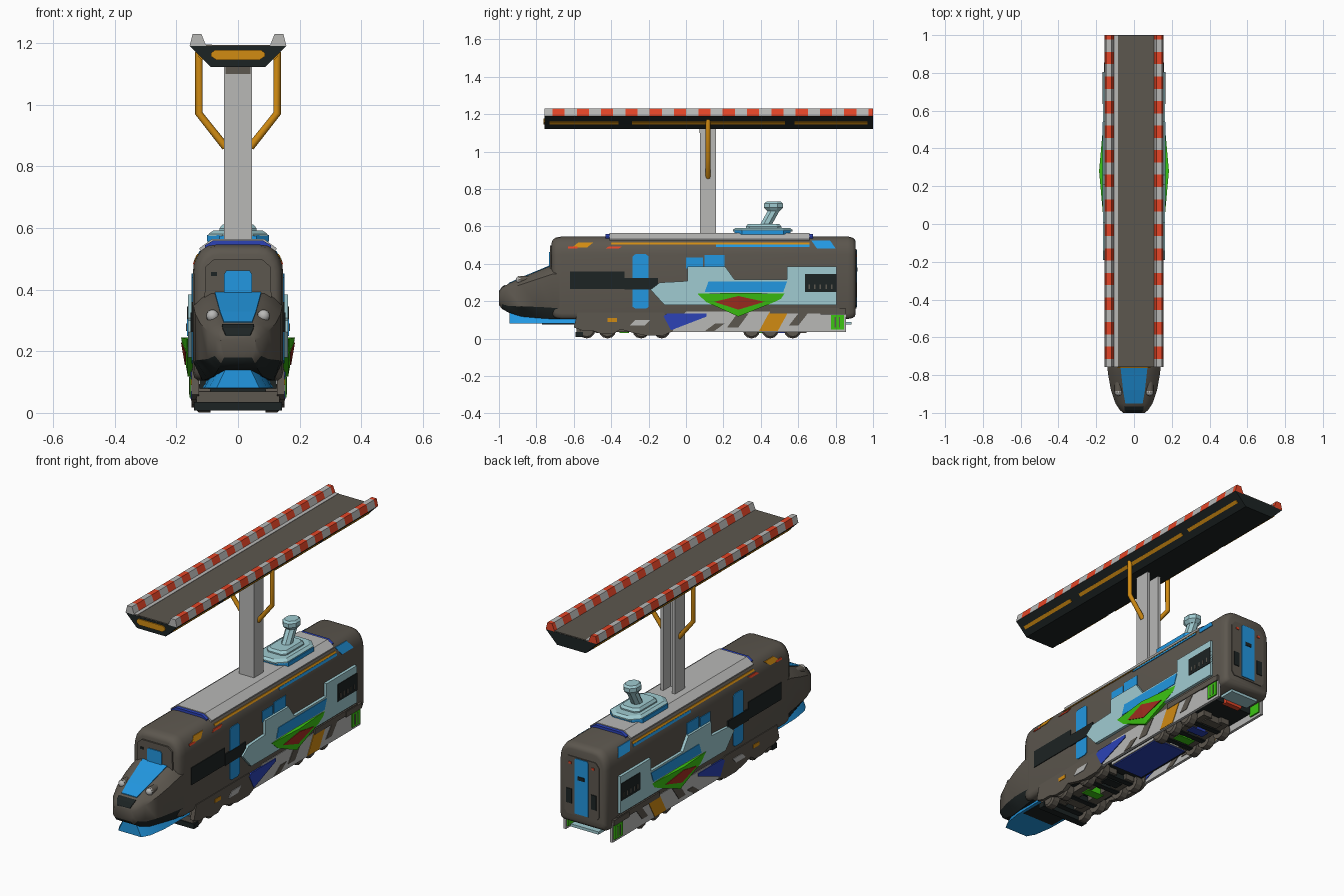
import bpy, bmesh, math
from mathutils import Vector

if "Cube" in bpy.data.objects:
    bpy.data.objects.remove(bpy.data.objects["Cube"])

def material(name, r, g, b):
    m = bpy.data.materials.new(name)
    m.diffuse_color = (r, g, b, 1)
    m.use_nodes = True
    m.node_tree.nodes["Principled BSDF"].inputs["Base Color"].default_value = m.diffuse_color
    return m

BROWN = material("warm_dark_grey", .108, .095, .077)
GREY = material("light_grey", .48, .48, .47)
BLUE = material("bright_blue", .016, .31, .75)
CYAN = material("pale_cyan", .35, .60, .64)
ORANGE = material("amber", .64, .26, .006)
RED = material("red", .78, .06, .02)
DRED = material("dark_red", .38, .028, .015)
GREEN = material("green", .045, .56, .006)
DBLUE = material("deep_blue", .025, .055, .47)
BLACK = material("near_black", .012, .017, .017)

# ---------- helpers ----------
def loft(name, rings, mat, mirror=False, smooth=None):
    """Skin a list of closed rings and cap both ends."""
    bm = bmesh.new()
    for s in ((1, -1) if mirror else (1,)):
        vs = [[bm.verts.new((s * p[0], p[1], p[2])) for p in r] for r in rings]
        n = len(rings[0])
        for a, b in zip(vs, vs[1:]):
            for i in range(n):
                j = (i + 1) % n
                bm.faces.new((a[i], a[j], b[j], b[i]))
        bm.faces.new(vs[0])
        bm.faces.new(vs[-1])
    bmesh.ops.recalc_face_normals(bm, faces=bm.faces)
    me = bpy.data.meshes.new(name)
    bm.to_mesh(me)
    bm.free()
    me.materials.append(mat)
    ob = bpy.data.objects.new(name, me)
    bpy.context.collection.objects.link(ob)
    if smooth:
        bpy.ops.object.select_all(action='DESELECT')
        ob.select_set(True)
        bpy.context.view_layer.objects.active = ob
        bpy.ops.object.shade_smooth_by_angle(angle=math.radians(smooth))
    return ob

def box(name, x0, x1, y0, y1, z0, z1, mat, mirror=False):
    r = lambda z: [(x0, y0, z), (x1, y0, z), (x1, y1, z), (x0, y1, z)]
    return loft(name, [r(z0), r(z1)], mat, mirror)

def slab(name, x, y0, y1, z0, z1, mat, c, t=0):
    """Centred slab with cut corners c and its top inset by t."""
    def r(z, k):
        a, b, d = x - k, y0 + k, y1 - k
        return [(-a + c, b, z), (a - c, b, z), (a, b + c, z), (a, d - c, z), (a - c, d, z), (-a + c, d, z), (-a, d - c, z), (-a, b + c, z)]
    return loft(name, [r(z0, 0), r(z0 + (z1 - z0) * .4, 0), r(z1, t)], mat)

def extrude_y(name, prof, y0, y1, mat, mirror=False):
    return loft(name, [[(x, y, z) for x, z in prof] for y in (y0, y1)], mat, mirror)

def sym(half):
    """Full cross-section from a right-hand half profile."""
    return half + [(-x, z) for x, z in reversed(half)]

SECTION = [(.07, .546), (.098, .542), (.120, .527), (.135, .505), (.144, .478),
           (.147, .45), (.147, .135), (.142, .115), (.13, .105)]

def side_x(y, z):
    for (x0, z0), (x1, z1) in zip(SECTION, SECTION[1:]):
        if z1 <= z <= z0:
            return x1 + (x0 - x1) * (z - z1) / (z0 - z1)
    return .147

def plate(name, pts, mat, t=.004, xf=side_x, back=.008):
    """Plate following the body side, on both sides; pts are (y, z)."""
    return loft(name, [[(xf(y, z) - back, y, z) for y, z in pts],
                       [(xf(y, z) + t, y, z) for y, z in pts]], mat, True)

def rect(y0, y1, z0, z1, s=0):
    return [(y0, z0), (y1, z0), (y1 + s, z1), (y0 + s, z1)]

def tube(name, path, r, mat, n=8, mirror=False):
    """Round bar through points in an xz plane."""
    rings = []
    for i, p in enumerate(path):
        d = (Vector(path[min(i + 1, len(path) - 1)]) - Vector(path[max(i - 1, 0)])).normalized()
        u, v = Vector((0, 1, 0)), d.cross(Vector((0, 1, 0)))
        rings.append([Vector(p) + r * (math.cos(a) * u + math.sin(a) * v)
                      for a in (2 * math.pi * k / n for k in range(n))])
    return loft(name, rings, mat, mirror, 50)

# ---------- body shell ----------
rings = []
for y, k in ((-.718, .035), (-.712, .018), (-.695, .006), (-.665, 0), (.865, 0), (.89, .006), (.902, .016), (.907, .03)):
    rings.append([(x * (1 - k * 5), y, z - k * (z - .32) * 4) for x, z in sym(SECTION)])
loft("body_shell", rings, BROWN, smooth=40)

# ---------- nose: y, top z, top w, shoulder z, w, low z, bottom w, bottom z ----------
NOSE = [(-1.0, .25, .045, .235, .056, .205, .045, .18), (-.985, .272, .052, .245, .075, .185, .055, .16),
        (-.95, .293, .055, .265, .098, .175, .065, .14), (-.88, .325, .066, .29, .122, .172, .08, .118),
        (-.79, .362, .078, .32, .138, .17, .098, .11), (-.715, .392, .088, .345, .144, .165, .115, .105),
        (-.66, .40, .09, .35, .146, .16, .12, .105)]
rings = [[(x, y, z) for x, z in sym([(tw, tz), (.45 * tw + .55 * w, .6 * tz + .4 * sz), (w, sz), (w, lz), (bw, bz)])]
         for y, tz, tw, sz, w, lz, bw, bz in NOSE]
nose = loft("nose", rings, BROWN, smooth=35)
nose.data.materials.append(BLACK)
for p in nose.data.polygons:
    if p.normal.z < -.3:
        p.material_index = 1

def on_nose(name, pts, mat):
    """Thin plate lying on the nose top; pts are (y, z, half width)."""
    for i, (a, b) in enumerate(zip(pts, pts[1:])):
        q = lambda d: [(-a[2], a[0], a[1] + d), (a[2], a[0], a[1] + d), (b[2], b[0], b[1] + d), (-b[2], b[0], b[1] + d)]
        loft(f"{name}_{i}", [q(-.004), q(.004)], mat)

on_nose("windshield", [(-.95, .293, .046), (-.88, .325, .058), (-.79, .362, .068), (-.72, .392, .076)], BLUE)
on_nose("nose_grille", [(-1.0, .25, .04), (-.985, .272, .05), (-.965, .285, .052)], BLACK)
extrude_y("cab_front_frame", sym([(.08, .497), (.105, .475), (.11, .33)]), -.727, -.70, BROWN)
extrude_y("cab_upper_window", sym([(.038, .462), (.045, .45), (.045, .385)]), -.732, -.72, BLUE)
box("cab_marker", -.088, -.068, -.731, -.72, .445, .457, BLACK)

# headlights in pods
for s in (1, -1):
    bpy.ops.mesh.primitive_uv_sphere_add(segments=14, ring_count=8, radius=.021, location=(s * .083, -.889, .315))
    lamp = bpy.context.object
    lamp.name = "headlight"
    lamp.data.materials.append(GREY)
    bpy.ops.object.shade_smooth_by_angle()
loft("headlight_pod", [[(.083 + r * math.cos(a), y, .315 + r * math.sin(a)) for a in (k * math.pi / 5 for k in range(10))]
                       for y, r in ((-.896, .021), (-.81, .021))], BROWN, True, 40)

# front plough
loft("plough", [[(x, y, z) for x, z in sym([(a, .143), (b, .08)])]
                for y, a, b in ((-.945, .04, .07), (-.90, .06, .095), (-.80, .075, .11), (-.58, .08, .115))], BLUE, smooth=35)
box("plough_mount", -.095, .095, -.77, -.57, .077, .09, BLACK)

# ---------- roof ----------
extrude_y("roof_trim", sym([(.08, .560), (.108, .543), (.1, .50)]), -.43, .68, DBLUE)
extrude_y("roof_panel", sym([(.085, .564), (.126, .534), (.115, .51)]), -.41, .66, GREY)
slab("antenna_pad", .10, .26, .56, .556, .578, BLUE, .04)
slab("antenna_base", .095, .25, .57, .574, .592, CYAN, .045, .015)
slab("antenna_step", .06, .32, .51, .59, .612, CYAN, .02, .01)
octa = lambda y, z, rx, ry: [(rx * math.cos(k * math.pi / 4 + .39), y + ry * math.sin(k * math.pi / 4 + .39), z) for k in range(8)]
loft("antenna_stem", [octa(.425, .605, .028, .034), octa(.475, .695, .028, .034)], CYAN)
loft("antenna_head", [octa(.468, .682, .03, .035), octa(.468, .70, .044, .054), octa(.468, .722, .044, .054),
                      octa(.468, .732, .034, .042)], CYAN)

# ---------- side details ----------
plate("cab_side_window", rect(-.62, -.33, .265, .36), BLACK)
plate("side_window_tail", rect(-.33, -.15, .262, .325), BLACK, .007)
plate("side_door", [(-.285, .17), (-.27, .16), (-.215, .16), (-.2, .17), (-.2, .44), (-.215, .452), (-.27, .452), (-.285, .44)], BLUE)
plate("upper_window_front", rect(0, .09, .375, .435), BLUE)
plate("upper_window_rear", rect(.10, .205, .375, .447), BLUE)
plate("side_panel", [(.008, .385), (.21, .385), (.26, .315), (.54, .315), (.54, .385), (.805, .385), (.805, .18),
                     (-.115, .18), (-.19, .262), (-.14, .30), (.008, .308)], CYAN, .016)
plate("panel_window", rect(.635, .805, .25, .345), BLACK, .019)
for i in range(5):
    plate("panel_window_bar", rect(.655 + i * .03, .663 + i * .03, .265, .29), BROWN, .021)
plate("panel_blue_strip", rect(.10, .52, .25, .305, .02), BLUE, .019)
plate("panel_lower_lip", rect(.45, .82, .135, .165), BROWN, .008)
plate("shoulder_amber", rect(-.61, -.53, .487, .515, .035), ORANGE)
plate("shoulder_red_front", rect(-.63, -.58, .482, .492), RED)
plate("shoulder_red_mid", rect(-.43, -.36, .482, .494, .02), RED)
plate("shoulder_amber_line", rect(-.40, .66, .504, .513), ORANGE)
plate("shoulder_blue_line", rect(.16, .66, .490, .503), BLUE)
plate("shoulder_blue_patch", rect(.70, .80, .482, .525, -.03), BLUE)

# green and red pointed badge shape, bulging outward
bulge = lambda y, z: .158 + .024 * max(0, 1 - abs(y - .28) / .28) * (z - .10) / .14
for side, (g0, g1, r0) in {"front": (.06, .11, .15), "rear": (.56, .47, .42)}.items():
    plate("green_flare_" + side, [(.28, .245), (g0, .24), (g1, .195), (.28, .118)], GREEN, .002, bulge, .02)
    plate("red_flare_" + side, [(.28, .228), (r0, .197), (.28, .155)], DRED, .005, bulge, .005)

# ---------- lower skirt with slanted bands ----------
skirt_x = lambda y, z: .147
plate("skirt", [(-.09, .036), (.855, .036), (.855, .145), (.0, .145)], GREY, .003, skirt_x, .012)
plate("skirt_blue_wedge", [(-.12, .12), (-.08, .045), (.11, .118), (.11, .135), (-.1, .135)], DBLUE, .007, skirt_x, .015)
for n, y, w, z0, z1, m in (("brown_a", .10, .05, .04, .08, BROWN), ("brown_b", .22, .06, .06, .135, BROWN),
                           ("amber", .39, .10, .04, .14, ORANGE), ("brown_c", .55, .05, .07, .14, BROWN)):
    plate("skirt_band_" + n, rect(y, y + w, z0, z1, .055), m, .006, skirt_x, .015)
plate("skirt_green_block", rect(.775, .845, .05, .127), GREEN, .010, skirt_x, .02)
for i in range(2):
    plate("green_block_slot", rect(.795 + i * .022, .801 + i * .022, .06, .117), BROWN, .012, skirt_x)
plate("skirt_rear_bracket", rect(.72, .855, .13, .16), BROWN, .012, skirt_x)
plate("front_bogie_frame", [(-.6, .06), (-.55, .042), (-.5, .042), (-.45, .025), (-.39, .025), (-.35, .05), (-.28, .03),
                            (-.22, .018), (-.12, .018), (-.07, .04), (-.06, .075), (-.12, .14), (-.58, .14)],
      BROWN, .004, skirt_x, .02)
plate("bogie_amber_mark", rect(-.42, -.37, .09, .11), ORANGE, .007, skirt_x)
plate("bogie_grey_mark", rect(-.30, -.22, .07, .10, .03), GREY, .007, skirt_x)

# ---------- wheels and underside ----------
for y in (-.53, -.42, -.24, -.13, .35, .45, .57):
    loft("wheel", [[(x, y + r * math.cos(a), .047 + r * math.sin(a)) for a in (k * math.pi / 6 for k in range(12))]
                   for x, r in ((.09, .046), (.128, .046), (.136, .036))], BROWN, True)
    box("axle", -.10, .10, y - .015, y + .015, .03, .06, BLACK)
box("underframe", -.125, .125, -.56, .78, .065, .12, BLACK)
box("front_crossbar", -.143, .143, -.59, -.55, .008, .036, BLACK)
box("front_bogie_beam", -.135, .135, -.585, -.555, .036, .07, BROWN)
box("bogie_rail", .03, .085, -.54, -.10, .035, .07, BROWN, True)
box("bogie_rail_rear", .03, .085, .32, .66, .035, .07, BROWN, True)
box("belly_panel_frame", -.10, .10, -.06, .30, .05, .07, GREY)
box("belly_panel", -.094, .094, -.053, .293, .044, .06, DBLUE)
for i, (y, m) in enumerate(((-.46, BROWN), (-.33, GREEN), (-.18, BLACK), (.40, GREEN), (.51, DBLUE), (.62, BROWN))):
    box(f"belly_box_{i}", -.05, .05, y - .025, y + .025, .03, .07, m)
box("rear_tray", -.085, .085, .80, .885, .075, .09, CYAN)
box("rear_tray_red", -.05, .05, .77, .80, .06, .09, RED)

# ---------- rear end ----------
extrude_y("rear_frame", sym([(.085, .48), (.105, .455), (.105, .18), (.09, .16)]), .89, .911, BROWN)
extrude_y("rear_door", sym([(.034, .475), (.042, .465), (.042, .17)]), .90, .915, BLUE)
box("rear_door_window", -.02, .02, .905, .918, .36, .38, BLACK)
box("rear_side_grille", .06, .092, .90, .915, .22, .30, BLACK, True)
box("rear_lamp", .062, .078, .90, .915, .437, .449, RED, True)

# ---------- mast, struts and overhead deck ----------
box("mast_front", -.045, .045, .075, .095, .55, 1.125, GREY)
box("mast_side", .027, .045, .075, .16, .55, 1.125, GREY, True)
box("mast_collar", -.04, .04, .071, .09, 1.10, 1.125, BROWN)
tube("strut", [(.04, .118, .862), (.127, .118, .972), (.127, .118, 1.172)], .0125, ORANGE, mirror=True)
extrude_y("deck", sym([(.156, 1.19), (.088, 1.122)]), -.757, 1.0, BLACK)
extrude_y("deck_surface", [(-.11, 1.194), (.11, 1.194), (.11, 1.185), (-.11, 1.185)], -.756, .999, BROWN)
box("deck_edge_strip", -.108, -.085, -.756, .999, 1.186, 1.196, GREY)
extrude_y("deck_front_light", sym([(.075, 1.178), (.087, 1.168), (.087, 1.157), (.07, 1.145)]), -.763, -.75, ORANGE)
for y0, y1 in ((-.73, -.36), (-.29, .53), (.58, .97)):
    extrude_y("deck_side_light", [(.124, 1.164), (.130, 1.158), (.117, 1.145), (.111, 1.151)], y0, y1, ORANGE, True)

# striped kerbs
CURB = [(.103, 1.19), (.119, 1.23), (.147, 1.23), (.157, 1.19)]
edges = [-.757] + [-.714 + .065 * i for i in range(27)] + [1.0]
for i, (a, b) in enumerate(zip(edges, edges[1:])):
    extrude_y("kerb_block", CURB, a, b, RED if i % 2 else GREY, True)
